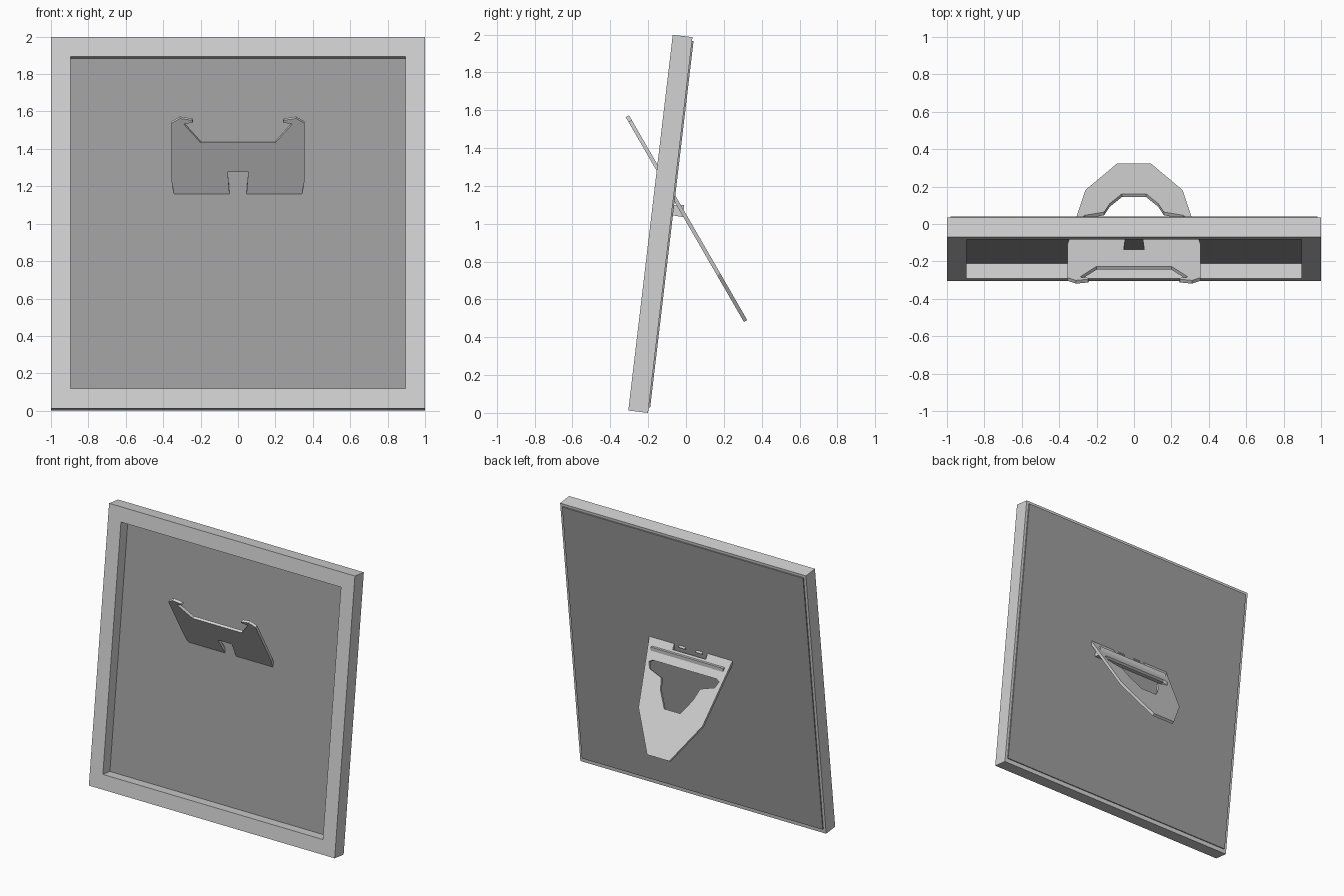
import bpy
from math import radians
from mathutils import Euler, Vector

cube = bpy.data.objects.get("Cube")
if cube:
    bpy.data.objects.remove(cube, do_unlink=True)


def material(name, value):
    mat = bpy.data.materials.new(name)
    mat.use_nodes = True
    colour = (value, value, value, 1)
    mat.diffuse_color = colour
    mat.node_tree.nodes["Principled BSDF"].inputs["Base Color"].default_value = colour
    return mat


light_grey = material("light grey", 0.65)
mid_grey = material("mid grey", 0.35)


def rectangle(half_width, bottom, top):
    return [(-half_width, bottom), (half_width, bottom), (half_width, top), (-half_width, top)]


def mirrored(half):
    """Complete a right-hand outline with its mirror image; y runs down the plate."""
    left = [(-x, y) for x, y in reversed(half) if x > 0]
    return [(x, -y) for x, y in half + left]


def plate(name, loops, thickness, location, rotation, mat):
    """Extrude an outline, with any further loops cut out as holes, into a mesh."""
    curve = bpy.data.curves.new(name + "_outline", "CURVE")
    curve.dimensions = "2D"
    curve.fill_mode = "BOTH"
    curve.extrude = thickness / 2
    for loop in loops:
        spline = curve.splines.new("POLY")
        spline.points.add(len(loop) - 1)
        for point, (x, y) in zip(spline.points, loop):
            point.co = (x, y, 0, 1)
        spline.use_cyclic_u = True
    helper = bpy.data.objects.new(name + "_helper", curve)
    bpy.context.scene.collection.objects.link(helper)
    bpy.context.view_layer.update()
    graph = bpy.context.evaluated_depsgraph_get()
    mesh = bpy.data.meshes.new_from_object(helper.evaluated_get(graph))
    bpy.data.objects.remove(helper, do_unlink=True)
    bpy.data.curves.remove(curve)
    mesh.name = name
    mesh.materials.clear()
    mesh.materials.append(mat)
    for face in mesh.polygons:
        face.use_smooth = False
        face.material_index = 0
    obj = bpy.data.objects.new(name, mesh)
    obj.location = location
    obj.rotation_euler = rotation
    bpy.context.scene.collection.objects.link(obj)
    return obj


# Leaning frame and the backing panel set into its rear
lean = Euler((radians(90 - 6.75), 0, 0))
front_bottom = Vector((0, -0.305, 0.0124))
back_direction = lean.to_matrix() @ Vector((0, 0, -1))


def leaning_plate(name, loops, near, far, mat):
    centre = front_bottom + back_direction * (near + far) / 2
    return plate(name, loops, far - near, centre, lean, mat)


leaning_plate("frame", [rectangle(1, 0, 2), rectangle(0.895, 0.106, 1.894)],
              0, 0.105, light_grey)
leaning_plate("backing_panel", [rectangle(0.98, 0.03, 1.98)], 0.083, 0.113, mid_grey)

# Slanted stand plate: hooked top, tapered foot, keyed slot and hand hole
outline = mirrored([(0, 0.15), (0.2, 0.15), (0.29, 0.035), (0.24, 0.026), (0.245, 0.012),
                    (0.31, 0), (0.355, 0.03), (0.355, 0.39), (0.26, 0.965), (0.09, 1.25)])
slot = mirrored([(0, 0.33), (0.055, 0.33), (0.043, 0.505), (0.095, 0.505),
                 (0.095, 0.475), (0.135, 0.475), (0.135, 0.53)])
hole = mirrored([(0, 0.635), (0.26, 0.635), (0.285, 0.65), (0.265, 0.695), (0.16, 0.73),
                 (0.13, 0.82), (0.065, 0.925)])
plate("stand", [outline, slot, hole], 0.02, (0, -0.31, 1.568),
      (radians(120), 0, 0), light_grey)

# Crossbar joining the stand to the panel
plate("stand_crossbar", [[(-0.075, 1.045), (-0.015, 1.035), (-0.01, 1.1), (-0.07, 1.1)]],
      0.59, (0, 0, 0), (radians(90), 0, radians(90)), light_grey)
